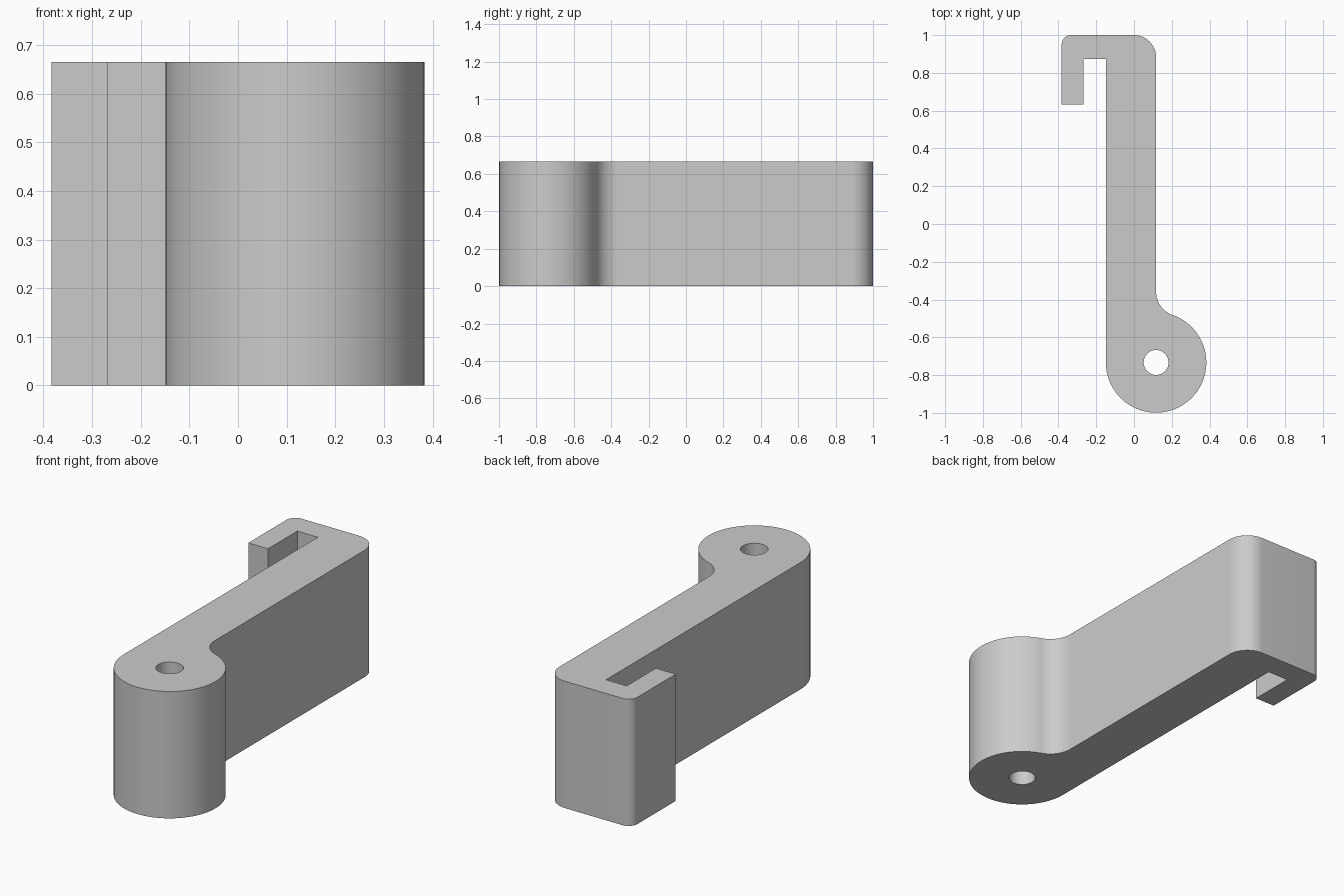
import bpy, bmesh, math

if "Cube" in bpy.data.objects:
    bpy.data.objects.remove(bpy.data.objects["Cube"])

HEIGHT = 0.665
HUB = (0.117, -0.733)
HUB_R, HOLE_R = 0.266, 0.066
LEFT, RIGHT = -0.148, 0.117      # sides of the straight arm
FILLET = 0.13                    # blend between arm and hub


def arc(cx, cy, r, start, end, n):
    """Points along an arc, angles in degrees."""
    return [(cx + r * math.cos(math.radians(start + (end - start) * i / n)),
             cy + r * math.sin(math.radians(start + (end - start) * i / n)))
            for i in range(n + 1)]


# Fillet centre, tangent to the arm side and the hub circle
rise = math.sqrt((HUB_R + FILLET) ** 2 - FILLET ** 2)
tangent = math.degrees(math.atan2(rise, FILLET))

# Outline: hub, blend, rounded top, hook and slot
outline = arc(*HUB, HUB_R, 180, 360 + tangent, 64)
outline += arc(RIGHT + FILLET, HUB[1] + rise, FILLET, 180 + tangent, 180, 16)[1:]
outline += arc(0.0, 0.883, 0.117, 0, 90, 20)
outline += arc(-0.333, 0.95, 0.05, 90, 180, 14)
outline += [(-0.383, 0.632), (-0.268, 0.632), (-0.268, 0.874), (LEFT, 0.874)]

# Pivot hole
hole = arc(*HUB, HOLE_R, 0, 360, 48)[:-1]

# Fill the profile around the hole and extrude it upwards
bm = bmesh.new()
for loop in (outline, hole):
    verts = [bm.verts.new((x, y, 0)) for x, y in loop]
    for a, b in zip(verts, verts[1:] + verts[:1]):
        bm.edges.new((a, b))
bmesh.ops.triangle_fill(bm, edges=bm.edges[:], use_beauty=True)
top = bmesh.ops.extrude_face_region(bm, geom=bm.faces[:], use_keep_orig=True)
for item in top["geom"]:
    if isinstance(item, bmesh.types.BMVert):
        item.co.z = HEIGHT
bmesh.ops.recalc_face_normals(bm, faces=bm.faces[:])

mesh = bpy.data.meshes.new("hook_bracket")
bm.to_mesh(mesh)
bm.free()
bracket = bpy.data.objects.new("hook_bracket", mesh)
bpy.context.collection.objects.link(bracket)

# Plain grey finish
grey = bpy.data.materials.new("plain grey")
grey.diffuse_color = (0.6, 0.6, 0.6, 1)
grey.use_nodes = True
grey.node_tree.nodes["Principled BSDF"].inputs["Base Color"].default_value = grey.diffuse_color
mesh.materials.append(grey)

# Smooth curved walls, sharp rims
bpy.context.view_layer.objects.active = bracket
bracket.select_set(True)
bpy.ops.object.shade_smooth_by_angle(angle=math.radians(30))
